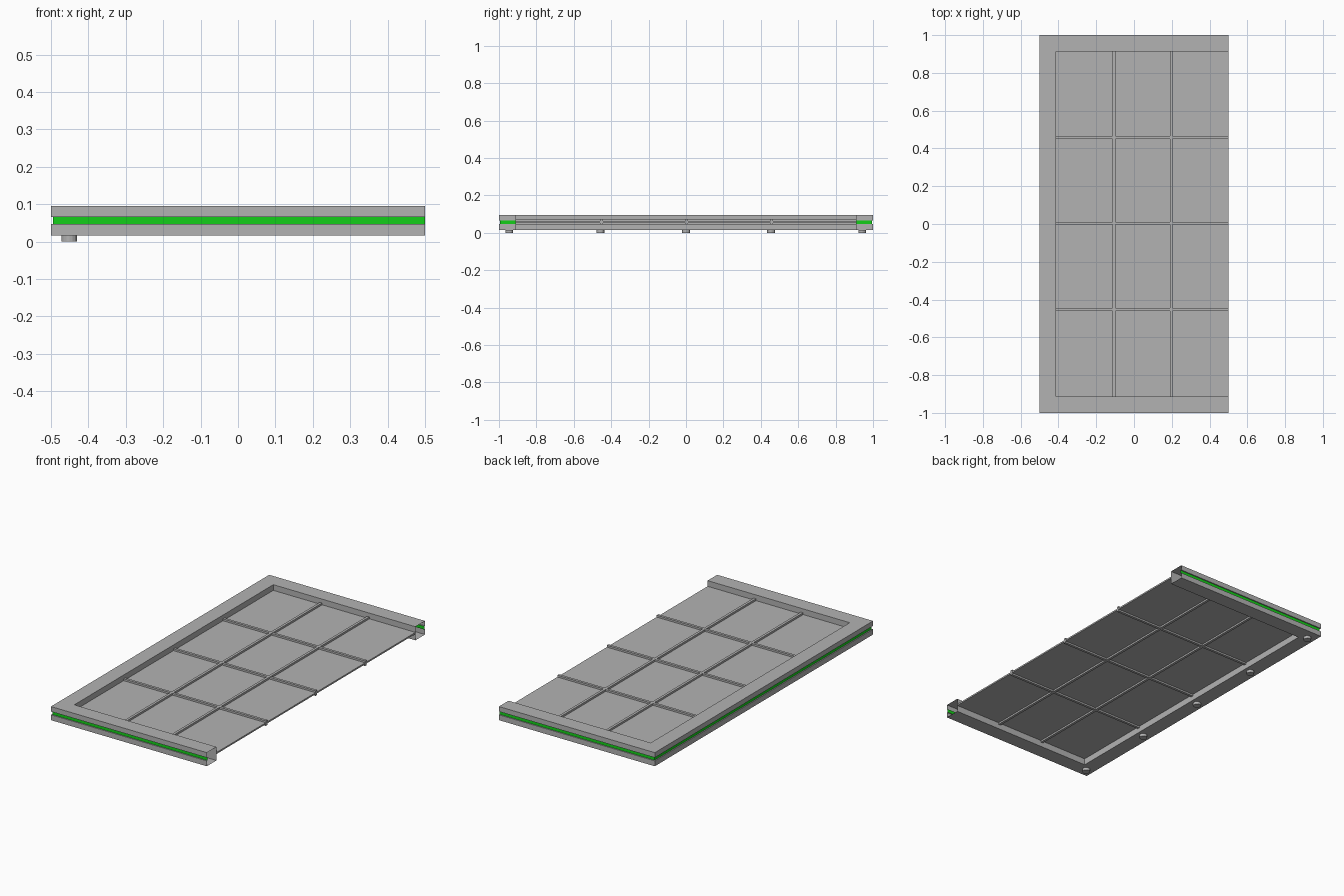
import bpy
import bmesh

default = bpy.data.objects.get("Cube")
if default:
    bpy.data.objects.remove(default, do_unlink=True)


def make_material(name, rgb):
    mat = bpy.data.materials.new(name)
    mat.use_nodes = True
    color = (*rgb, 1.0)
    mat.diffuse_color = color
    mat.node_tree.nodes["Principled BSDF"].inputs["Base Color"].default_value = color
    return mat


GREY = make_material("grey", (0.45, 0.45, 0.45))
GREEN = make_material("green", (0.007, 0.62, 0.01))


def add_object(name, bm, *mats):
    bmesh.ops.recalc_face_normals(bm, faces=bm.faces)
    mesh = bpy.data.meshes.new(name)
    bm.to_mesh(mesh)
    bm.free()
    for mat in mats:
        mesh.materials.append(mat)
    obj = bpy.data.objects.new(name, mesh)
    bpy.context.collection.objects.link(obj)
    return obj


def box(name, x0, x1, y0, y1, z0, z1):
    bm = bmesh.new()
    bmesh.ops.create_cube(bm, size=1)
    for v in bm.verts:
        v.co.x = x1 if v.co.x > 0 else x0
        v.co.y = y1 if v.co.y > 0 else y0
        v.co.z = z1 if v.co.z > 0 else z0
    return add_object(name, bm, GREY)


# Frame dimensions
HALF_X, HALF_Y, WIDTH = 0.5, 1.0, 0.088
BOTTOM, TOP = 0.016, 0.095
BAND_LOW, BAND_HIGH, RECESS = 0.047, 0.066, 0.006
INNER_X, INNER_Y = -HALF_X + WIDTH, HALF_Y - WIDTH

# Hollow U-shaped frame: a grooved box section swept round three sides, open at both ends
profile = [(0, BOTTOM), (0, BAND_LOW), (RECESS, BAND_LOW), (RECESS, BAND_HIGH),
           (0, BAND_HIGH), (0, TOP), (WIDTH, TOP), (WIDTH, BOTTOM)]
stations = [(HALF_X, -HALF_Y, 0, 1), (-HALF_X, -HALF_Y, 1, 1),
            (-HALF_X, HALF_Y, 1, -1), (HALF_X, HALF_Y, 0, -1)]
bm = bmesh.new()
rings = [[bm.verts.new((x + dx * inset, y + dy * inset, z)) for inset, z in profile]
         for x, y, dx, dy in stations]
for a, b in zip(rings, rings[1:]):
    for i in range(len(profile)):
        j = (i + 1) % len(profile)
        face = bm.faces.new((a[i], a[j], b[j], b[i]))
        # the back of the groove is the green band
        face.material_index = int(profile[i][0] == RECESS == profile[j][0])
add_object("frame", bm, GREY, GREEN)

# Thin panel filling the frame
box("panel", INNER_X, HALF_X, -INNER_Y, INNER_Y, 0.053, 0.062)

# Grid bars standing proud on both faces of the panel
BAR = 0.0075
for i, x in enumerate((-0.106, 0.197)):
    box(f"long_bar_{i + 1}", x - BAR, x + BAR, -INNER_Y, INNER_Y, 0.043, 0.073)
for i, y in enumerate((-0.452, 0.004, 0.458)):
    box(f"cross_bar_{i + 1}", INNER_X, HALF_X, y - BAR, y + BAR, 0.0432, 0.0728)

# Row of round feet under the closed side
for i, y in enumerate((-0.945, -0.458, 0, 0.455, 0.942)):
    bm = bmesh.new()
    bmesh.ops.create_cone(bm, cap_ends=True, segments=16, radius1=0.021,
                          radius2=0.021, depth=BOTTOM)
    bmesh.ops.translate(bm, verts=bm.verts, vec=(-0.451, y, BOTTOM / 2))
    add_object(f"foot_{i + 1}", bm, GREY)
